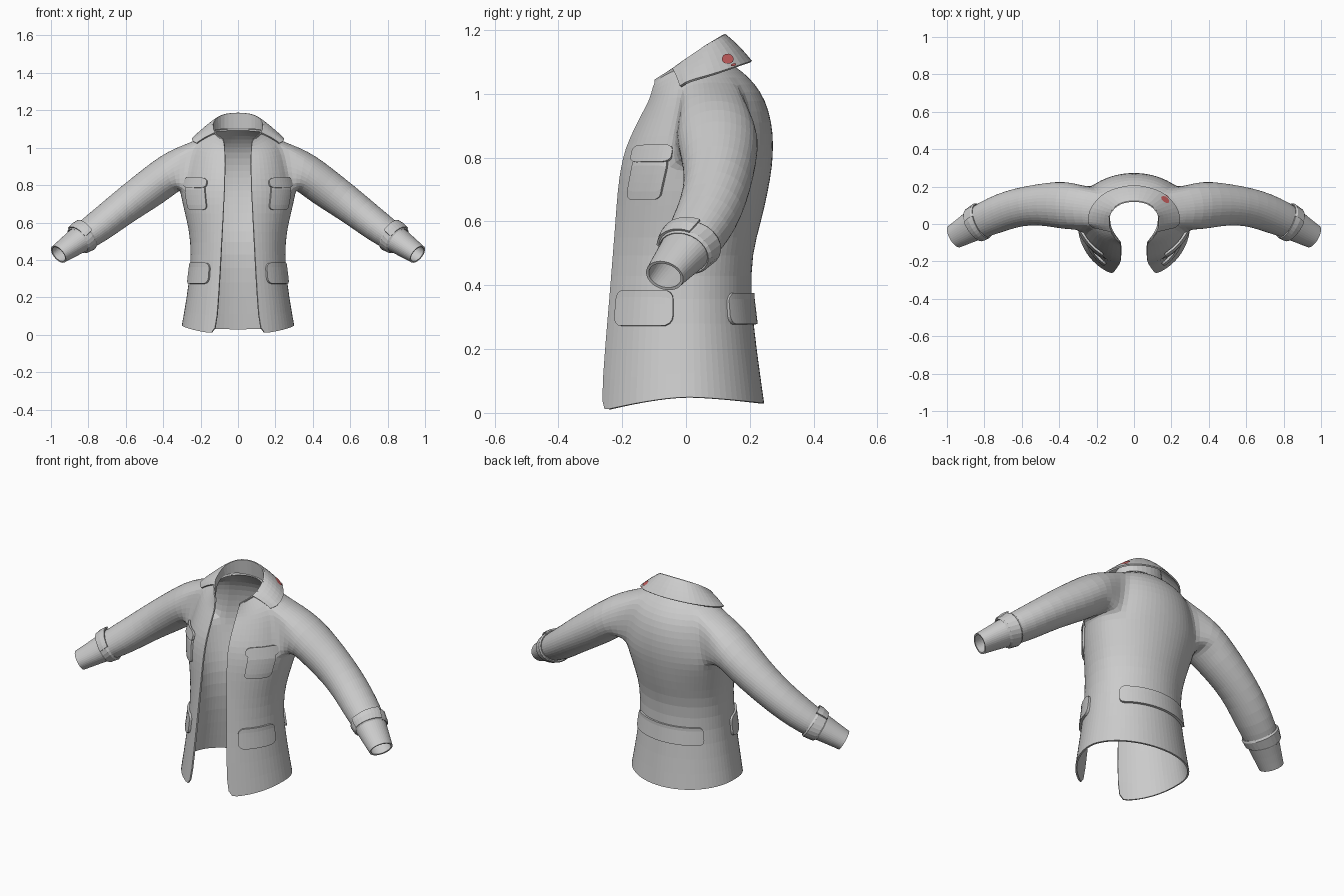
import bpy, bmesh, math
from mathutils import Vector as V

if "Cube" in bpy.data.objects:
    bpy.data.objects.remove(bpy.data.objects["Cube"])

# Torso levels: z front, z side, z back, half width, y front, y back, opening half gap, y centre
ROWS = [
    (.00, .05, .03, .302, -.268, .246, .118, 0),
    (.20, .20, .20, .275, -.254, .222, .105, 0),
    (.36, .36, .36, .254, -.240, .203, .095, 0),
    (.50, .50, .50, .254, -.229, .207, .088, .01),
    (.60, .60, .60, .272, -.221, .237, .082, .02),
    (.70, .70, .70, .298, -.214, .259, .077, .04),
    (.77, .77, .77, .310, -.204, .271, .073, .06),
    (.83, .84, .84, .296, -.190, .275, .071, .07),
    (.89, .91, .91, .280, -.162, .270, .070, .07),
    (.94, .98, .98, .262, -.136, .250, .070, .07),
    (.97, 1.035, 1.03, .235, -.118, .218, .070, .06),
    (.995, 1.07, 1.07, .180, -.108, .178, .073, .04),
    (1.02, 1.09, 1.10, .135, -.100, .132, .076, .02)]
N, A, B, LOW, HIGH = 16, 5, 11, 6, 10      # columns, armhole columns, armhole rows

# Sleeve rings: centre x, y, z, depth radius, height radius
SLEEVE = [
    (.37, .10, .86, .130, .108), (.46, .105, .79, .118, .106),
    (.56, .10, .72, .106, .099), (.66, .08, .645, .103, .091),
    (.75, .045, .575, .100, .086), (.83, .01, .52, .090, .076),
    (.90, -.033, .472, .077, .063), (.96, -.067, .43, .066, .054)]


def torso_point(row, th=None, u=0):
    zf, zs, zb, w, yf, yb, gap, cy = row
    t0 = math.asin(gap / w)
    if th is None:
        th = t0 + (math.pi - t0) * u
    c = math.cos(th)
    d = (cy - yf) / math.cos(t0) if c > 0 else yb - cy
    z = zs + ((zf if c > 0 else zb) - zs) * abs(c) ** 1.5
    return V((w * math.sin(th), cy - d * c, z))


def torso_at(z, th):
    for a, b in zip(ROWS, ROWS[1:]):
        if z <= b[1]:
            k = (z - a[1]) / (b[1] - a[1])
            return torso_point([p + (q - p) * k for p, q in zip(a, b)], th)


def finish(name, bm, thick, mirror=True, subsurf=0):
    me = bpy.data.meshes.new(name)
    bm.to_mesh(me)
    bm.free()
    ob = bpy.data.objects.new(name, me)
    bpy.context.collection.objects.link(ob)
    if mirror:
        m = ob.modifiers.new("mirror", 'MIRROR')
        m.use_clip = True
        m.merge_threshold = .0005
    if subsurf:
        s = ob.modifiers.new("subsurf", 'SUBSURF')
        s.levels = s.render_levels = subsurf
    if thick:
        s = ob.modifiers.new("thickness", 'SOLIDIFY')
        s.thickness, s.offset = thick, -1
    return ob


def grid(name, rows, thick, mirror=True, flip=False):
    bm = bmesh.new()
    vs = [[bm.verts.new(p) for p in r] for r in rows]
    for a, b in zip(vs, vs[1:]):
        for i in range(len(a) - 1):
            f = (a[i], a[i + 1], b[i + 1], b[i])
            bm.faces.new(f[::-1] if flip else f)
    return finish(name, bm, thick, mirror)


def sleeve_ring(k, n, grow=0, start=0, span=1):
    """Points around the sleeve at fractional ring index k, from the underarm forward."""
    i = min(int(k), len(SLEEVE) - 2)
    r = [p + (q - p) * (k - i) for p, q in zip(SLEEVE[i], SLEEVE[i + 1])]
    lo = SLEEVE[max(0, math.ceil(k) - 1)]
    hi = SLEEVE[min(len(SLEEVE) - 1, int(k) + 1)]
    t = V((1, 0, -.5)).normalized() if k == 0 else (V(hi[:3]) - V(lo[:3])).normalized()
    down = (V((0, 0, -1)) + t * t.z).normalized()
    front = down.cross(t)
    out = []
    for j in range(n):
        a = 2 * math.pi * (start + span * j / n)
        out.append(V(r[:3]) + down * math.cos(a) * (r[4] + grow)
                   + front * math.sin(a) * (r[3] + grow))
    return out


# Jacket shell: torso grid with an armhole, joined to the sleeve
bm = bmesh.new()
g = [[bm.verts.new(torso_point(r, u=i / N)) for i in range(N + 1)] for r in ROWS]
for row in g:
    row[N].co.x = 0
for j in range(len(ROWS) - 1):
    for i in range(N):
        if not (A <= i < B and LOW <= j < HIGH):
            bm.faces.new((g[j][i], g[j][i + 1], g[j + 1][i + 1], g[j + 1][i]))
mid = (A + B) // 2
loop = [g[LOW][i] for i in range(mid, A, -1)] + [g[j][A] for j in range(LOW, HIGH)]
loop += [g[HIGH][i] for i in range(A, B)] + [g[j][B] for j in range(HIGH, LOW, -1)]
loop += [g[LOW][i] for i in range(B, mid, -1)]
n = len(loop)
first = sleeve_ring(0, n)
rings = [[v.co.lerp(p, .5) + V((0, 0, .008 * (p.z > .86))) for v, p in zip(loop, first)], first]
rings += [sleeve_ring(k, n) for k in range(1, len(SLEEVE))]
prev = loop
for pts in rings:
    cur = [bm.verts.new(p) for p in pts]
    for i in range(n):
        k = (i + 1) % n
        bm.faces.new((prev[i], cur[i], cur[k], prev[k]))
    prev = cur
bmesh.ops.delete(bm, geom=[v for v in bm.verts if not v.link_faces], context='VERTS')
finish("jacket_shell", bm, .009, subsurf=1)

# Cuff bands and their loose tabs
band = [sleeve_ring(k, 24, gr) for k, gr in ((4.75, .004), (4.85, .010), (5.3, .009), (5.4, .003))]
grid("cuff_band", [r + r[:1] for r in band], .006, flip=True)
tab = [sleeve_ring(k, 10, gr, .3, .3) for k, gr in ((4.7, .013), (5.0, .017), (5.35, .014))]
grid("cuff_tab", tab, .008, flip=True)


def patch(name, t0, t1, z0, z1, off, corner=.02, edge=.2, cols=14):
    """Rounded panel that follows the torso between two angles and two heights."""
    rows = []
    for j in range(6):
        row = []
        for i in range(cols + 1):
            u = .5 - .5 * math.cos(math.pi * i / cols)
            k = max(0, 1 - min(u, 1 - u) / edge)
            inset = corner * (1 - math.sqrt(1 - k * k))
            z = z0 + inset + (z1 - z0 - 2 * inset) * j / 5
            th = t0 + (t1 - t0) * u
            p = torso_at(z, th)
            nrm = (torso_at(z, th + .01) - p).cross(torso_at(z + .005, th) - p).normalized()
            row.append(p + nrm * off)
        rows.append(row)
    return rows


# Pockets and back belt
grid("chest_pocket", patch("p", .60, 1.12, .668, .80, .008), .012)
grid("chest_pocket_flap", patch("f", .57, 1.17, .785, .842, .014, .018), .012)
grid("hip_pocket_flap", patch("h", .62, 1.42, .272, .385, .012, .03, .15), .014)
grid("back_belt", patch("b", 2.24, 2 * math.pi - 2.24, .277, .376, .012, .03, .06, 36), .014, False)


def curve(pts, u):
    """Catmull-Rom point along a short list, mirrored past the centre back."""
    p = [V(q) for q in pts]
    p = [p[0] * 2 - p[1]] + p + [V((-p[-2].x, p[-2].y, p[-2].z))]
    s = u * (len(pts) - 1)
    i = min(int(s), len(pts) - 2)
    t = s - i
    a, b, c, d = p[i:i + 4]
    return .5 * (2 * b + (c - a) * t + (2 * a - 5 * b + 4 * c - d) * t * t
                 + (3 * b - a - 3 * c + d) * t ** 3)


# Collar: inner stand and folded leaf
BASE = [(.076, -.10, 1.015), (.122, -.03, 1.055), (.134, .03, 1.085), (.125, .07, 1.095),
        (.08, .115, 1.10), (0, .132, 1.10)]
CREASE = [(.125, -.043, 1.08), (.138, .0, 1.11), (.128, .06, 1.15), (.078, .108, 1.178), (0, .124, 1.187)]
OUTER = [(.222, -.02, 1.025), (.246, .012, 1.042), (.228, .09, 1.065), (.145, .172, 1.092), (0, .207, 1.103)]
TOP = [(.08, -.098, 1.045)] + CREASE


def leaf(u, v):
    return curve(OUTER, u).lerp(curve(CREASE, u), v) + V((0, 0, .02 * v * (1 - v)))


C = 16
grid("collar_stand", [[curve(BASE, i / C).lerp(curve(TOP, i / C), j / 3) for i in range(C + 1)]
                      for j in range(4)], .006)
grid("collar_leaf", [[leaf(i / C, j / 5) for i in range(C + 1)] for j in range(6)], .008)

# Small red spots on one side of the collar
red = bpy.data.materials.new("red")
red.diffuse_color = (.6, .12, .12, 1)
red.use_nodes = True
red.node_tree.nodes["Principled BSDF"].inputs["Base Color"].default_value = red.diffuse_color
for name, u, v, ru, rv in (("collar_spot_large", .65, .25, .055, .15), ("collar_spot_small", .67, .04, .025, .035)):
    bm = bmesh.new()
    pts = []
    for i in range(12):
        a = math.pi * i / 6
        uu, vv = u + ru * math.cos(a), v + rv * math.sin(a)
        p = leaf(uu, vv)
        nrm = (leaf(uu + .01, vv) - p).cross(leaf(uu, vv + .01) - p).normalized()
        pts.append(bm.verts.new(p + nrm * .004))
    bm.faces.new(pts)
    finish(name, bm, 0, False).data.materials.append(red)
